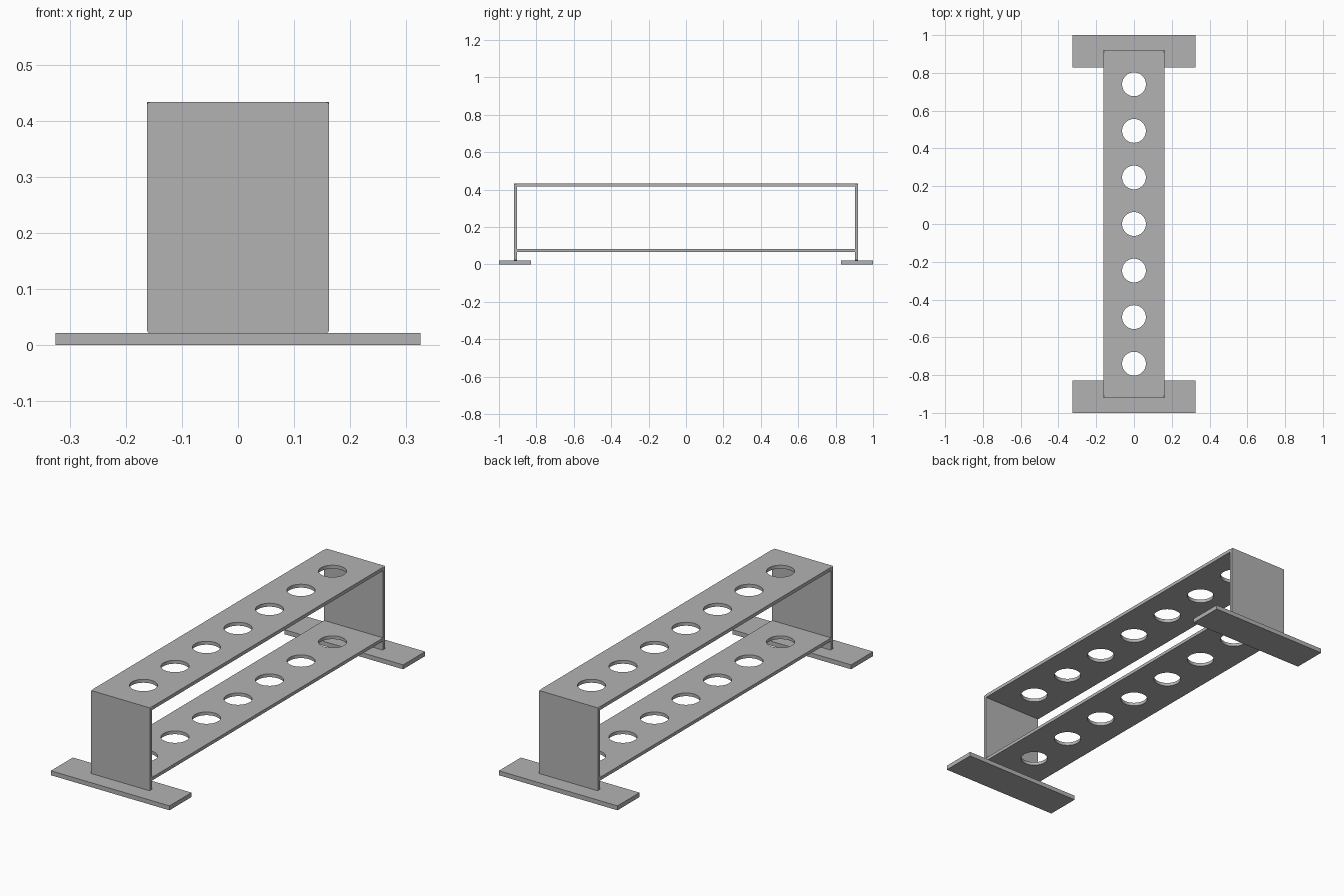
import bpy
import bmesh

default_cube = bpy.data.objects.get("Cube")
if default_cube:
    bpy.data.objects.remove(default_cube, do_unlink=True)

HALF_W = 0.162      # half width of rack
END_Y = 0.92        # outer face of end panels
PANEL_T = 0.016     # end panel thickness
FOOT_H = 0.022
TOP_Z = 0.433

grey = bpy.data.materials.new("satin_grey")
grey.use_nodes = True
colour = (0.45, 0.45, 0.45, 1)
grey.diffuse_color = colour
grey.node_tree.nodes["Principled BSDF"].inputs["Base Color"].default_value = colour


def box(name, lo, hi, corner=0.0):
    """Box between two corners; corner rounds the edges that run along y."""
    bm = bmesh.new()
    bmesh.ops.create_cube(bm, size=1)
    for v in bm.verts:
        v.co = [lo[i] if v.co[i] < 0 else hi[i] for i in range(3)]
    if corner:
        along_y = [e for e in bm.edges
                   if abs(e.verts[0].co.y - e.verts[1].co.y) > PANEL_T / 2]
        bmesh.ops.bevel(bm, geom=along_y, offset=corner, segments=3,
                        profile=0.5, affect='EDGES')
    mesh = bpy.data.meshes.new(name)
    bm.to_mesh(mesh)
    bm.free()
    mesh.materials.append(grey)
    obj = bpy.data.objects.new(name, mesh)
    bpy.context.collection.objects.link(obj)
    return obj


# Cutter: a row of seven round holes
bm = bmesh.new()
for i in range(-3, 4):
    made = bmesh.ops.create_cone(bm, cap_ends=True, segments=64, radius1=0.063,
                                 radius2=0.063, depth=1.0)
    bmesh.ops.translate(bm, verts=made["verts"], vec=(0, i * 0.2465, 0.25))
cutter_mesh = bpy.data.meshes.new("hole_cutter")
bm.to_mesh(cutter_mesh)
bm.free()
cutter_mesh.materials.append(grey)
cutter = bpy.data.objects.new("hole_cutter", cutter_mesh)
bpy.context.collection.objects.link(cutter)

# Perforated shelves
inner = END_Y - PANEL_T
for name, z0, z1 in (("top_shelf", TOP_Z - 0.017, TOP_Z),
                     ("lower_shelf", 0.067, 0.083)):
    shelf = box(name, (-HALF_W, -inner, z0), (HALF_W, inner, z1))
    cut = shelf.modifiers.new("holes", 'BOOLEAN')
    cut.operation = 'DIFFERENCE'
    cut.solver = 'EXACT'
    cut.object = cutter
    bpy.context.view_layer.objects.active = shelf
    bpy.ops.object.select_all(action='DESELECT')
    shelf.select_set(True)
    bpy.ops.object.modifier_apply(modifier=cut.name)
    bpy.ops.object.shade_smooth_by_angle()
bpy.data.objects.remove(cutter, do_unlink=True)

# End panels and feet
for side, s in (("front", -1), ("back", 1)):
    ys = sorted((s * inner, s * END_Y))
    box(side + "_panel", (-HALF_W, ys[0], FOOT_H), (HALF_W, ys[1], TOP_Z), 0.004)
    ys = sorted((s * 0.828, s * 1.0))
    box(side + "_foot", (-0.325, ys[0], 0), (0.325, ys[1], FOOT_H))
